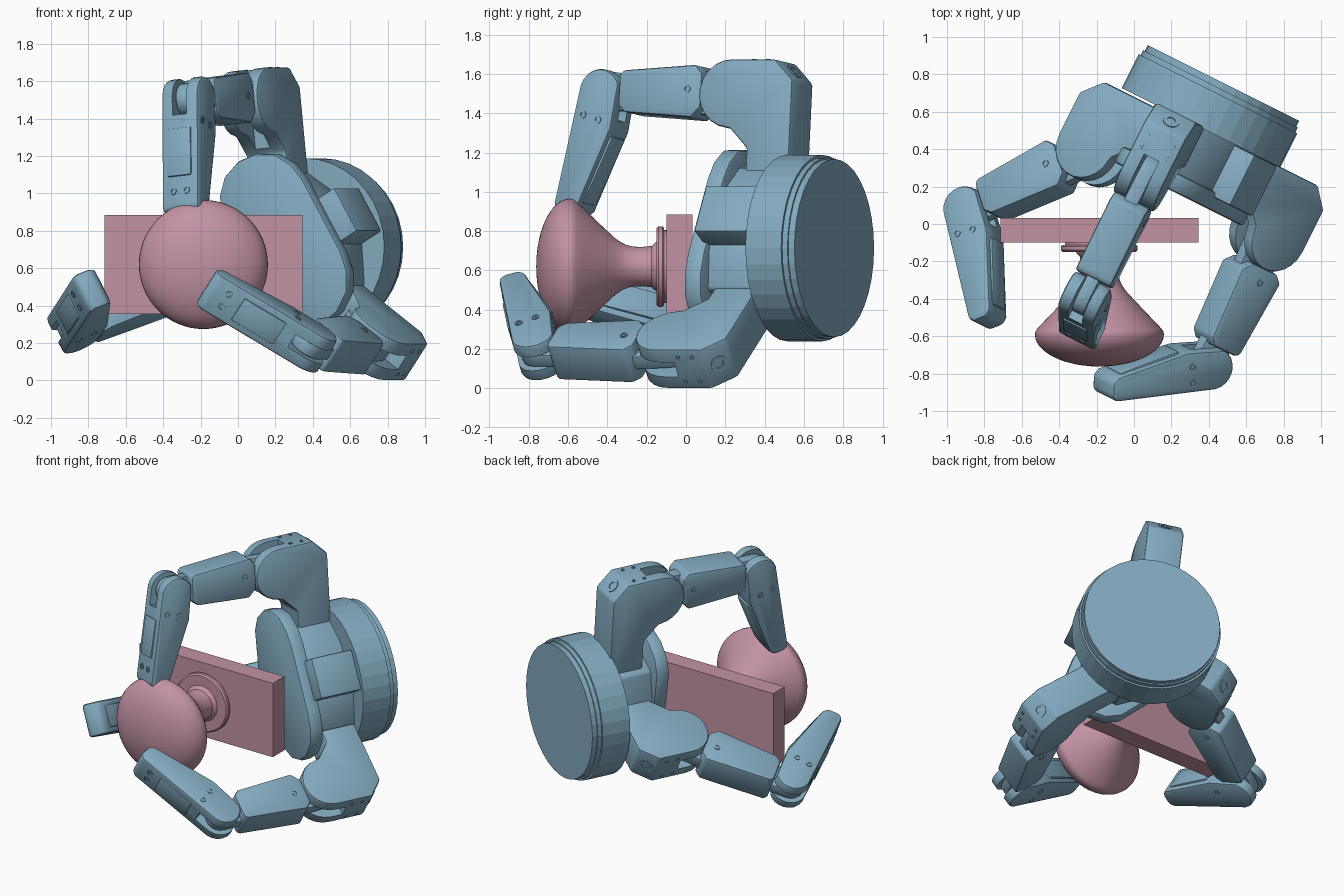
import bpy, bmesh
from math import sin, cos, radians, pi
from mathutils import Matrix, Vector

if "Cube" in bpy.data.objects:
    bpy.data.objects.remove(bpy.data.objects["Cube"])


def material(name, rgb):
    m = bpy.data.materials.new(name)
    m.diffuse_color = (*rgb, 1)
    m.use_nodes = True
    m.node_tree.nodes["Principled BSDF"].inputs["Base Color"].default_value = m.diffuse_color
    return m


BLUE = material("hand_blue", (0.23, 0.41, 0.53))
PINK = material("knob_pink", (0.54, 0.29, 0.37))


def finish(name, bm, mat, matrix, bevel=0.0, slot=None, angle=35):
    """Turn a bmesh into an object, bevel it, optionally cut a box slot."""
    bmesh.ops.recalc_face_normals(bm, faces=bm.faces)
    me = bpy.data.meshes.new(name)
    bm.to_mesh(me)
    bm.free()
    ob = bpy.data.objects.new(name, me)
    bpy.context.collection.objects.link(ob)
    ob.matrix_world = matrix
    if mat:
        me.materials.append(mat)
    bpy.ops.object.select_all(action='DESELECT')
    bpy.context.view_layer.objects.active = ob
    ob.select_set(True)
    bpy.context.view_layer.update()
    if bevel:
        b = ob.modifiers.new("bevel", 'BEVEL')
        b.width, b.segments, b.limit_method = bevel, 2, 'ANGLE'
        b.angle_limit = radians(35)
        bpy.ops.object.modifier_apply(modifier="bevel")
    if slot:
        cutter = prism("slot_cutter", rect(*slot[:4]), slot[4], None, matrix)
        cutter.hide_render = True
        bpy.ops.object.select_all(action='DESELECT')
        bpy.context.view_layer.objects.active = ob
        ob.select_set(True)
        m = ob.modifiers.new("slot", 'BOOLEAN')
        m.object = cutter
        m.operation = 'DIFFERENCE'
        bpy.ops.object.modifier_apply(modifier="slot")
        bpy.data.objects.remove(cutter)
    bpy.ops.object.shade_smooth_by_angle(angle=radians(angle))
    return ob


def prism(name, outline, half, mat, matrix, bevel=0.0, slot=None):
    """Extrude an XY outline from -half to +half in local Z."""
    bm = bmesh.new()
    lo = [bm.verts.new((x, y, -half)) for x, y in outline]
    hi = [bm.verts.new((x, y, half)) for x, y in outline]
    bm.faces.new(lo[::-1])
    bm.faces.new(hi)
    for i in range(len(lo)):
        j = (i + 1) % len(lo)
        bm.faces.new((lo[i], lo[j], hi[j], hi[i]))
    return finish(name, bm, mat, matrix, bevel, slot)


def lathe(name, profile, n, mat, matrix, angle=35):
    """Revolve (distance, radius) points about local X."""
    bm = bmesh.new()
    vs = [bm.verts.new((x, r, 0)) for x, r in profile]
    es = [bm.edges.new(p) for p in zip(vs, vs[1:])]
    bmesh.ops.spin(bm, geom=vs + es, axis=(1, 0, 0), cent=(0, 0, 0),
                   angle=2 * pi, steps=n, use_duplicate=False)
    bmesh.ops.remove_doubles(bm, verts=bm.verts, dist=1e-4)
    return finish(name, bm, mat, matrix, angle=angle)


def rect(x0, x1, y0, y1):
    return [(x0, y0), (x1, y0), (x1, y1), (x0, y1)]


def arc(cx, cy, r, a0, a1, n=8):
    return [(cx + r * cos(radians(a0 + (a1 - a0) * i / n)),
             cy + r * sin(radians(a0 + (a1 - a0) * i / n))) for i in range(n + 1)]


def frame(x, y, origin):
    m = Matrix((x, y, x.cross(y))).transposed().to_4x4()
    m.translation = origin
    return m


def bolt(name, matrix, pos, axis, r=0.02):
    """Small socket screw head standing slightly proud of a face."""
    x = Vector(axis).normalized()
    y = x.orthogonal().normalized()
    lathe(name, [(-0.02, 0), (-0.02, r), (0.005, r), (0.005, r * .55), (-0.006, r * .5), (-0.006, 0)],
          14, BLUE, matrix @ frame(x, y, Vector(pos)))


# Palm directions: forward, sideways, up; G and H are the palm's own cross axes
CENTRE = Vector((0.478, 0.754, 0.714))
FWD, SIDE, UP = Vector((-.447, -.894, 0)).normalized(), Vector((.894, -.447, 0)).normalized(), Vector((0, 0, 1))


def radial(deg):
    return SIDE * cos(radians(deg)) + UP * sin(radians(deg))


G, H = radial(30.5), radial(120.5)


def palm_frame(s):
    return frame(G, H, CENTRE + FWD * s)


# Round mounting flange
lathe("mount_flange", [(0, 0), (0, .453), (.035, .453), (.035, .462), (.065, .462), (.065, .474),
                       (.268, .474), (.268, 0)],
      36, BLUE, frame(FWD, UP, CENTRE), angle=8)

# Palm body, actuator block and rounded palm plate
half_body = [(.3, .16), (.2, .36), (-.08, .36), (-.24, .14)]
prism("palm_body", half_body + [(g, -h) for g, h in half_body[::-1]], .17, BLUE, palm_frame(.42), .015)
prism("actuator_block", rect(.1, .44, -.16, .11), .15, BLUE, palm_frame(.42), .012)
half_plate = [(.33, .22), (.31, .33), (.25, .43), (.15, .49), (.04, .505), (-.07, .475), (-.15, .4), (-.24, .16)]
prism("palm_plate", half_plate + [(g, -h) for g, h in half_plate[::-1]], .05, BLUE, palm_frame(.59), .02)

# Outlines shared by the fingers: x forward, y outward
KNUCKLE = ([(.255, -.12), (.5, -.12), (.5, .22), (.6, .32)]
           + arc(.61, .5, .175, -70, 90, 10) + [(.36, .675), (.255, .57)])
DISTAL = (arc(0, 0, .115, 90, 235, 8)
          + [(.16, -.13), (.45, -.10), (.6, -.085), (.635, -.06), (.645, .02), (.62, .05)])


def finger(name, pivot, deg, bend1, bend2, length=.74, ahead=0.0):
    base = frame(FWD, radial(deg), CENTRE + FWD * ahead + G * pivot[0] + H * pivot[1])
    # Forked knuckle
    prism(name + "_knuckle", KNUCKLE, .122, BLUE, base, .015, (.53, .9, .2, .8, .045))
    bolt(name + "_end_bolt", base, (.308, .623, 0), (-1, 1, 0), .045)
    for k in (-1, 1):
        for x in (.42, .5):
            bolt(name + "_top_bolt", base, (x, .675, k * .075), (0, 1, 0), .012)
    # Middle link with a tongue at each end
    mid = base @ Matrix.Translation((.62, .5, 0)) @ Matrix.Rotation(radians(bend1), 4, 'Z')
    prism(name + "_link_tongue", arc(0, 0, .11, 90, 270) + [(.25, -.10), (.25, .12)], .04, BLUE, mid, .008)
    e = length - .74
    prism(name + "_link", [(.16, -.07), (.21, -.125), (.59 + e, -.105), (.63 + e, -.07), (.63 + e, .09),
                           (.61 + e, .11), (.2, .145), (.16, .1)], .105, BLUE, mid, .015)
    prism(name + "_link_end", arc(length, 0, .09, -90, 90) + [(.6, .09), (.6, -.09)], .036, BLUE, mid, .008)
    # Fingertip with slot, outer panel and screws
    tip = mid @ Matrix.Translation((length, 0, 0)) @ Matrix.Rotation(radians(bend2 - bend1), 4, 'Z')
    prism(name + "_tip", DISTAL, .11, BLUE, tip, .022, (-.2, .115, -.2, .2, .042))
    prism(name + "_tip_panel", [(.19, .05), (.45, .03), (.45, .077), (.19, .104)], .07, BLUE, tip, .006)
    prism(name + "_tip_pad", [(.2, -.14), (.45, -.112), (.57, -.095), (.57, -.05), (.2, -.08)], .075, BLUE, tip, .012)
    for k in (-1, 1):
        bolt(name + "_tip_bolt", tip, (.53, .06, k * .04), (.1, 1, 0))
        bolt(name + "_link_bolt", mid, (.24, .02, k * .105), (0, 0, k))
        for b in (-.045, .045):
            bolt(name + "_side_bolt", tip, (.14, b, k * .11), (0, 0, k))


finger("upper_finger", (.06, .287), 96, 1, -73)
finger("lower_finger", (.03, -.28), -35.5, 1, -55.5, .76, .01)
finger("thumb", (.02, .075), 209.5, 42, -38, .77, .025)

# Board behind the knob
bm = bmesh.new()
bmesh.ops.create_cube(bm, size=1)
bmesh.ops.scale(bm, vec=(1.06, .13, .53), verts=bm.verts)
finish("door_board", bm, PINK, Matrix.Translation((-.185, -.033, .62)))

# Turned knob: rosette, neck and domed head (distance from the board's front face)
head = [(.49 + .172 * sin(i * pi / 24), .345 * cos(i * pi / 24)) for i in range(13)]
lathe("door_knob", [(-.02, 0), (-.02, .185), (.012, .185), (.012, .198), (.02, .205), (.04, .205), (.05, .195),
                    (.05, .125), (.06, .12), (.075, .105), (.12, .1), (.16, .101), (.195, .107), (.225, .12),
                    (.26, .144), (.31, .19), (.37, .247), (.42, .295), (.455, .328), (.475, .342)] + head,
      64, PINK, frame(Vector((0, -1, 0)), UP, Vector((-.185, -.1, .62))))
